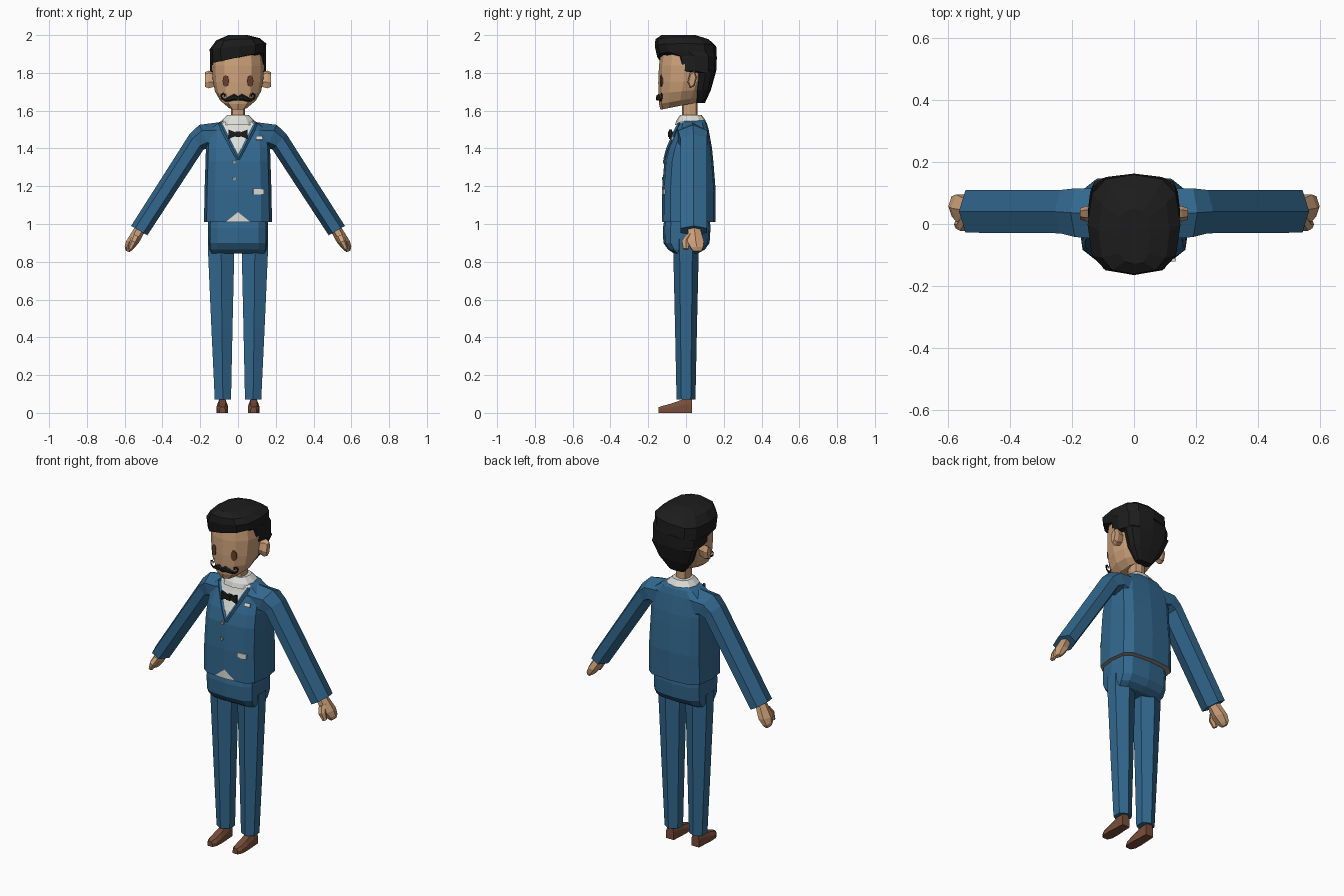
import bpy, bmesh, math
from mathutils import Vector

if "Cube" in bpy.data.objects:
    bpy.data.objects.remove(bpy.data.objects["Cube"])


def material(name, rgb):
    m = bpy.data.materials.new(name)
    m.diffuse_color = (*rgb, 1)
    m.use_nodes = True
    m.node_tree.nodes["Principled BSDF"].inputs["Base Color"].default_value = m.diffuse_color
    return m


BLUE = material("suit blue", (0.032, 0.136, 0.27))
SKIN = material("skin tan", (0.60, 0.35, 0.19))
BLACK = material("hair black", (0.012, 0.012, 0.012))
WHITE = material("shirt white", (0.72, 0.72, 0.69))
SHOE = material("shoe brown", (0.19, 0.075, 0.042))
EYE = material("eye brown", (0.13, 0.05, 0.028))
GREY = material("button grey", (0.36, 0.30, 0.27))


def finish(name, bm, *mats):
    bmesh.ops.recalc_face_normals(bm, faces=bm.faces)
    me = bpy.data.meshes.new(name)
    bm.to_mesh(me)
    bm.free()
    for m in mats:
        me.materials.append(m)
    ob = bpy.data.objects.new(name, me)
    bpy.context.collection.objects.link(ob)
    return ob


def loft_bm(rings, side=1):
    """Skin a list of equal-length point rings and cap both ends."""
    bm = bmesh.new()
    rows = [[bm.verts.new((x * side, y, z)) for x, y, z in r] for r in rings]
    n = len(rows[0])
    for a, b in zip(rows, rows[1:]):
        for i in range(n):
            j = (i + 1) % n
            bm.faces.new((a[i], a[j], b[j], b[i]))
    bm.faces.new(rows[0])
    bm.faces.new(rows[-1])
    return bm


def loft(name, rings, mat, side=1):
    return finish(name, loft_bm(rings, side), mat)


def ring(z, hw, yf, yb, n=12, p=0.6, cx=0, tilt_x=0, tilt_y=0):
    """Horizontal rounded ring with a vertex at the front centre."""
    top = max(math.sin(2 * math.pi * i / n) for i in range(n))
    cy, hy = (yf + yb) / 2, (yb - yf) / 2
    pts = []
    for i in range(n):
        a = 2 * math.pi * i / n
        s, c = math.sin(a) / top, -math.cos(a)
        x = cx + hw * math.copysign(abs(s) ** p, s)
        y = cy + hy * math.copysign(abs(c) ** p, c)
        pts.append((x, y, z + tilt_x * x + tilt_y * (y - yf)))
    return pts


def limb_ring(tx, tz, bx, bz, yf, yb):
    """Six-sided limb section between an outer point and an inner point."""
    ym = (yf + yb) / 2
    at = lambda t, y: (tx + (bx - tx) * t, y, tz + (bz - tz) * t)
    return [at(0, ym), at(.25, yf), at(.75, yf), at(1, ym), at(.75, yb), at(.25, yb)]


def tube(name, path, mat, side=1, n=6, depth=1.0):
    """Tapered tube along a path of (x, y, z, radius)."""
    rings = []
    for i, (x, y, z, r) in enumerate(path):
        a, b = path[max(i - 1, 0)], path[min(i + 1, len(path) - 1)]
        t = Vector((b[0] - a[0], 0, b[2] - a[2])).normalized()
        rings.append([(x - t.z * r * math.cos(k), y + depth * r * math.sin(k), z + t.x * r * math.cos(k))
                      for k in (2 * math.pi * j / n for j in range(n))])
    return loft(name, rings, mat, side)


def box(name, loc, size, mat, rot=(0, 0, 0)):
    bm = bmesh.new()
    bmesh.ops.create_cube(bm, size=1)
    bmesh.ops.scale(bm, vec=size, verts=bm.verts)
    ob = finish(name, bm, mat)
    ob.location, ob.rotation_euler = loc, rot
    return ob


def disc(name, loc, w, h, mat, angle, n=12):
    """Thin oval plate facing forward."""
    shape = [(w * math.cos(2 * math.pi * i / n), h * math.sin(2 * math.pi * i / n)) for i in range(n)]
    ob = loft(name, [[(x, y, z) for x, z in shape] for y in (-.004, .004)], mat)
    ob.location, ob.rotation_euler = loc, (0, 0, angle)
    return ob


# Jacket, with the shirt front and hem opening cut into the front faces
bm = loft_bm([ring(*r, p=.55) for r in (
    (1.01, .18, -.128, .155), (1.18, .177, -.127, .157), (1.33, .172, -.115, .145),
    (1.40, .17, -.096, .138), (1.50, .16, -.052, .12), (1.535, .11, -.04, .11), (1.56, .05, -.015, .09))])
for s in (1, -1):
    for z, k in ((1.353, -.5), (1.063, 1.25)):
        bmesh.ops.bisect_plane(bm, geom=bm.verts[:] + bm.edges[:] + bm.faces[:],
                               plane_co=(0, 0, z), plane_no=(s, 0, k))
bm.normal_update()
for f in bm.faces:
    c = f.calc_center_median()
    if c.z < 1.0101:
        f.material_index = 2
    elif c.y < 0 and (abs(c.x) < .5 * (c.z - 1.353) or abs(c.x) < 1.25 * (1.063 - c.z)):
        f.material_index = 1
finish("jacket", bm, BLUE, WHITE, GREY)

# Trouser seat
loft("trouser_seat", [ring(*r, p=.55) for r in (
    (1.08, .155, -.105, .12), (.98, .16, -.122, .13), (.90, .16, -.12, .125),
    (.865, .158, -.095, .10), (.845, .15, -.065, .065))], BLUE)

# Shirt collar, neck and head
loft("shirt_collar", [ring(1.525, .093, -.058, .105, p=.8), ring(1.55, .085, -.05, .103, p=.8),
                      ring(1.578, .055, -.03, .082, p=.8)], WHITE)
loft("neck", [ring(1.54, .037, -.022, .06, n=8), ring(1.67, .037, -.022, .06, n=8)], SKIN)
loft("head", [ring(*r, p=.92, tilt_y=t) for r, t in (
    ((1.605, .055, -.135, .06), .2), ((1.635, .095, -.143, .08), .17), ((1.69, .122, -.146, .10), .1),
    ((1.75, .133, -.147, .12), .03), ((1.84, .138, -.143, .13), 0), ((1.93, .125, -.13, .12), 0))], SKIN)

# Hair: nape, sideburn step, then a swept fringe step
loft("hair", [ring(*r, p=.7, tilt_x=t) for r, t in (
    ((1.64, .05, .055, .10), 0), ((1.71, .105, .045, .132), 0), ((1.80, .142, .05, .157), 0),
    ((1.81, .148, -.06, .16), 0), ((1.875, .149, -.07, .163), .1), ((1.882, .147, -.152, .163), .22),
    ((1.94, .15, -.165, .16), .1), ((1.978, .115, -.162, .12), .05), ((2.0, .05, -.13, .05), 0))], BLACK)

# Bow tie
loft("bow_tie", [[(x, -.082 - .008, z0 + h), (x, -.082 + .008, z0 + h),
                  (x, -.082 + .008, z0 - h), (x, -.082 - .008, z0 - h)]
                 for x, h, z0 in ((-.05, .025, 1.475), (-.012, .009, 1.475),
                                  (.012, .009, 1.475), (.05, .025, 1.475))], BLACK)
box("bow_tie_knot", (0, -.082, 1.475), (.024, .026, .028), BLACK)

# Buttons, pocket square and pocket trim
for z, y in ((1.33, -.117), (1.24, -.124)):
    disc("button", (-.02, y, z), .01, .01, GREY, 0, 8)
box("pocket_square", (.113, -.073, 1.455), (.035, .009, .02), WHITE, (-.42, 0, .1))
box("side_pocket_trim", (.108, -.119, 1.17), (.056, .009, .028), WHITE, (0, 0, .12))

for s, tag in ((1, "left"), (-1, "right")):
    # Lapel edge
    tube(tag + "_lapel", [(0, -.113, 1.343, .009), (.03, -.096, 1.402, .011),
                          (.079, -.053, 1.50, .012), (.095, -.036, 1.535, .009)], BLUE, s, 4, .8)
    # Sleeve
    loft(tag + "_sleeve", [limb_ring(*r) for r in (
        (.09, 1.54, .10, 1.37, -.05, .115), (.205, 1.525, .15, 1.40, -.042, .115),
        (.257, 1.475, .182, 1.395, -.03, .11), (.566, .99, .48, .94, -.028, .11))], BLUE, s)
    # Hand: palm with folded fingers, and thumb
    loft(tag + "_hand", [limb_ring(*r) for r in (
        (.545, .985, .498, .95, .012, .075), (.592, .91, .525, .90, .008, .095),
        (.60, .88, .558, .863, .025, .09), (.594, .858, .575, .851, .04, .08))], SKIN, s)
    loft(tag + "_thumb", [limb_ring(*r) for r in (
        (.558, .95, .52, .93, .0, .045), (.572, .915, .535, .90, -.022, .02),
        (.582, .872, .56, .863, -.014, .012))], SKIN, s)
    # Trouser leg
    loft(tag + "_trouser_leg", [ring(z, hw, -d, d, n=6, p=1, cx=cx * 1) for z, hw, d, cx in (
        (.92, .07, .07, .09), (.84, .069, .067, .089), (.45, .056, .058, .085), (.07, .043, .05, .08))], BLUE, s)
    # Shoe
    loft(tag + "_shoe", [[(.083 + w * u, y, h * v) for u, v in
                          ((-1, 0), (1, 0), (1, .6), (.6, 1), (-.6, 1), (-1, .6))]
                         for y, w, h in ((.032, .025, .075), (-.012, .027, .073), (-.07, .031, .052),
                                         (-.12, .029, .038), (-.145, .016, .03))], SHOE, s)
    # Ear
    loft(tag + "_ear", [[(x, .033 + w * math.cos(a), 1.765 + h * math.sin(a) + .012 * math.cos(a))
                         for a in (math.pi / 3 * i for i in range(6))]
                        for x, w, h in ((.12, .02, .035), (.155, .025, .047), (.175, .018, .038))], SKIN, s)
    # Eye
    disc(tag + "_eye", (s * .064, -.130, 1.757), .017, .031, EYE, s * .27)
    # Moustache half with an upturned curl
    tube(tag + "_moustache", [(x, -.152 + .28 * x, z, r) for x, z, r in (
        (0, 1.663, .011), (.02, 1.672, .017), (.045, 1.662, .013), (.068, 1.655, .007), (.086, 1.665, .0045),
        (.089, 1.682, .0045), (.078, 1.691, .0045), (.069, 1.684, .004), (.073, 1.676, .003))], BLACK, s, 6, .7)
